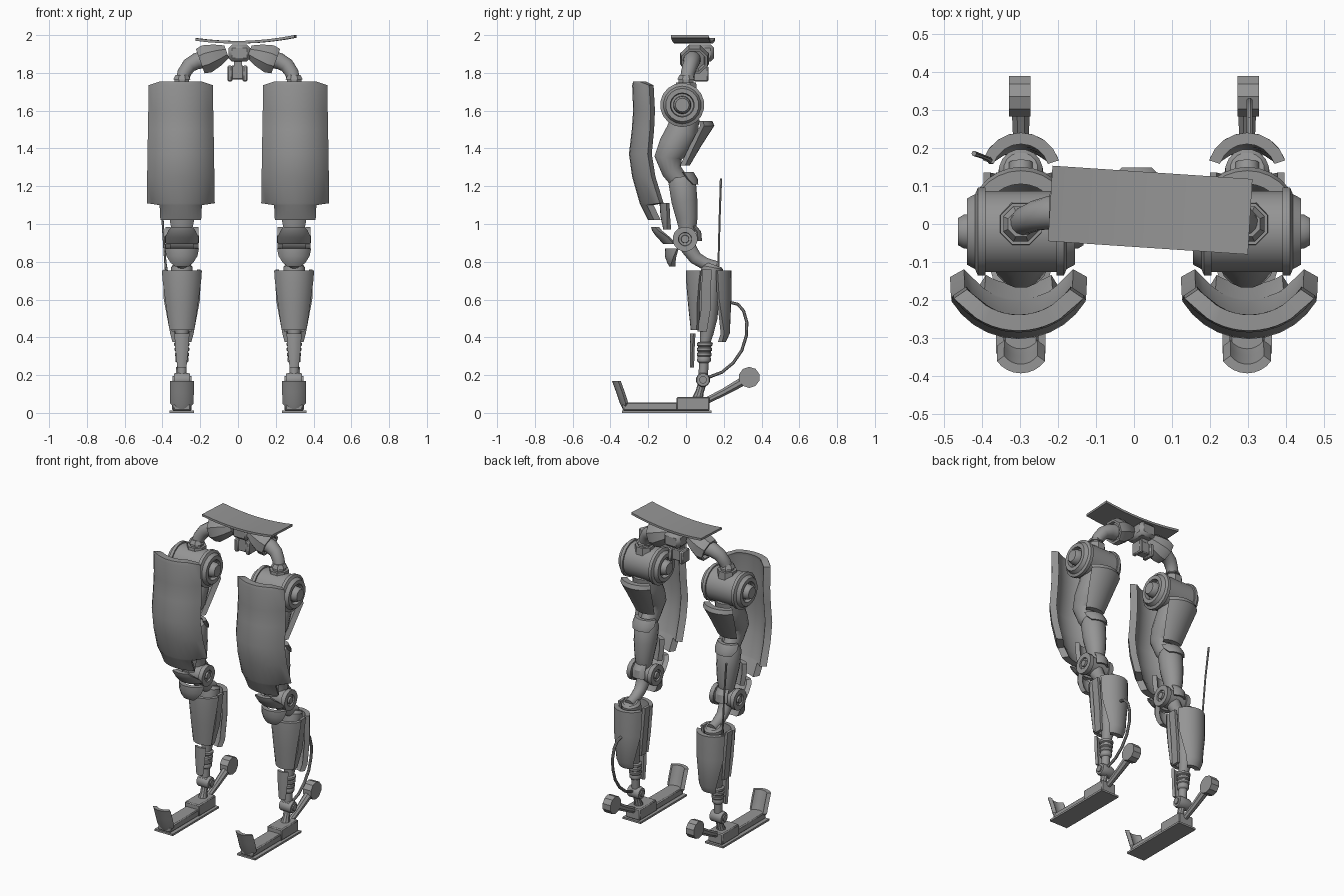
import bpy, bmesh, math
from mathutils import Vector

V = Vector
CX = 0.297
METAL = bpy.data.materials.new("dark_grey_metal")
METAL.diffuse_color = (.3, .3, .3, 1)


def finish(name, bm):
    bmesh.ops.recalc_face_normals(bm, faces=bm.faces)
    me = bpy.data.meshes.new(name)
    bm.to_mesh(me)
    bm.free()
    me.materials.append(METAL)
    ob = bpy.data.objects.new(name, me)
    bpy.context.collection.objects.link(ob)
    return ob


def skin(name, rings):
    # closed rings joined in sequence, capped at both ends
    bm = bmesh.new()
    vs = [[bm.verts.new(p) for p in r] for r in rings]
    n = len(vs[0])
    for a, b in zip(vs, vs[1:]):
        for i in range(n):
            j = (i + 1) % n
            bm.faces.new((a[i], a[j], b[j], b[i]))
    bm.faces.new(vs[0])
    bm.faces.new(vs[-1])
    return finish(name, bm)


def loft(name, pts, radii, n=16, axis=None):
    # round section swept along a path, radius given per point
    pts = [V(p) for p in pts]
    d = pts[-1] - pts[0]
    k = min(range(3), key=lambda i: abs(d[i]))
    ref = V([1.0 if i == k else 0.0 for i in range(3)])
    rings = []
    for i, p in enumerate(pts):
        t = V(axis) if axis else pts[min(i + 1, len(pts) - 1)] - pts[max(i - 1, 0)]
        t.normalize()
        u = (ref - t * ref.dot(t)).normalized()
        w = t.cross(u)
        rings.append([p + radii[i] * (u * math.cos(a) + w * math.sin(a))
                      for a in [math.tau * (j + 0.5) / n for j in range(n)]])
    return skin(name, rings)


def drum(name, c, prof, n=16):
    # turned part on the x axis: profile of (offset, radius)
    return loft(name, [(c[0] + o, c[1], c[2]) for o, r in prof],
                [r for o, r in prof], n, (1, 0, 0))


def leg_path(name, x, rows, n=16):
    return loft(name, [(x, y, z) for y, z, r in rows], [r for y, z, r in rows], n)


def shell(name, cx, f, secs, t, n=8):
    # curved armour plate: rows of (z, apex y, half width, arc radius); f = facing
    rings = []
    for z, y0, w, R in secs:
        h = math.asin(min(w / R, 1))
        arc = [h * (2 * i / n - 1) for i in range(n + 1)]
        ring = [(cx + R * math.sin(a), y0 - f * R * (1 - math.cos(a)), z) for a in arc]
        q = R - t
        ring += [(cx + q * math.sin(a), y0 - f * (R - q * math.cos(a)), z) for a in reversed(arc)]
        rings.append(ring)
    return skin(name, rings)


def box(name, x0, x1, y0, y1, z0, z1, bevel=0):
    ob = skin(name, [[(x0, y0, z), (x1, y0, z), (x1, y1, z), (x0, y1, z)] for z in (z0, z1)])
    if bevel:
        m = ob.modifiers.new("bevel", 'BEVEL')
        m.width, m.segments = bevel, 1
    return ob


def leg(s):
    side = "right_" if s > 0 else "left_"
    x = s * CX
    N = lambda n: side + n
    # hip drum with recessed caps, neck and bent hip tube
    half = [(.093, .108), (.093, .117), (.113, .117), (.12, .1), (.142, .088),
            (.142, .064), (.115, .06), (.115, .048), (.15, .045), (.165, .036)]
    drum(N("hip_drum"), (x, -.02, 1.63), [(-o, r) for o, r in reversed(half)] + half, 18)
    loft(N("hip_neck"), [(x, 0, z) for z in (1.70, 1.75, 1.75, 1.765, 1.765, 1.79)],
         [.062, .058, .042, .042, .05, .036], 8, (0, 0, 1))
    loft(N("hip_tube"), [(s * .18, .03, 1.87), (s * .22, .03, 1.862), (s * .258, .022, 1.84),
                         (s * .285, .01, 1.80), (x, 0, 1.75)], [.048, .044, .04, .037, .035])
    # octagonal pelvis socket
    a, b = V((s * .06, .045, 1.912)), V((s * .2, .045, 1.862))
    ts = (0, .35, .75, 1, 1, .85)
    loft(N("pelvis_socket"), [a.lerp(b, t) for t in ts], [.038, .064, .082, .074, .06, .055], 8, b - a)
    # thigh core and plates
    leg_path(N("thigh_upper"), x, [(0, 1.57, .075), (-.02, 1.49, .086), (-.06, 1.41, .088),
                                   (-.095, 1.35, .074), (-.075, 1.28, .055), (-.03, 1.22, .05)])
    leg_path(N("thigh_lower"), x, [(-.025, 1.25, .062), (-.02, 1.22, .074), (-.008, 1.12, .07),
                                   (.005, 1.03, .058), (.008, .97, .046), (0, .92, .04)])
    shell(N("thigh_front_armour"), s * .303, -1,
          [(1.755, -.28, .11, .206), (1.735, -.285, .17, .206), (1.6, -.28, .172, .206),
           (1.5, -.287, .174, .206), (1.37, -.302, .176, .206), (1.25, -.285, .178, .206),
           (1.11, -.245, .18, .206), (1.10, -.24, .112, .206), (1.02, -.2, .108, .206)], .042, 10)
    shell(N("thigh_back_plate"), x, 1,
          [(1.545, .14, .105, .135), (1.52, .15, .108, .135), (1.42, .085, .09, .125),
           (1.31, .02, .068, .11)], .035)
    shell(N("thigh_collar"), x, 1, [(1.275, .04, .075, .08), (1.24, .062, .078, .085),
                                    (1.21, .065, .06, .085)], .022)
    shell(N("thigh_knee_guard"), x, -1, [(1.11, -.14, .07, .085), (1.04, -.135, .068, .085),
                                         (.97, -.12, .055, .085)], .028)
    # knee drum, caps and rear hook
    kh = [(.06, .058), (.06, .066), (.088, .066), (.088, .036), (.078, .034), (.078, .022), (.09, .02)]
    drum(N("knee_drum"), (x, -.005, .92), [(-o, r) for o, r in reversed(kh)] + kh)
    shell(N("knee_cap_upper"), x, -1, [(.985, -.185, .055, .095), (.965, -.18, .072, .095),
                                       (.93, -.155, .088, .095), (.895, -.12, .086, .095)], .03)
    shell(N("knee_cap_lower"), x, -1, [(.87, -.112, .09, .095), (.83, -.112, .082, .095),
                                       (.795, -.1, .06, .09), (.775, -.088, .035, .09)], .028)
    shell(N("knee_hook"), x, 1, [(.99, .055, .04, .06), (.96, .08, .045, .06),
                                 (.91, .085, .045, .06)], .012)
    leg_path(N("knee_link"), x, [(0, .92, .045), (.015, .87, .042), (.05, .82, .036),
                                 (.1, .79, .033), (.16, .772, .032)])
    # shin core, shells, side rails
    leg_path(N("shin_core"), x, [(.145, .785, .045), (.14, .77, .058), (.125, .68, .06),
                                 (.115, .5, .052), (.11, .42, .036), (.1, .37, .028)])
    shell(N("shin_front_shell"), x, -1, [(.755, 0, .106, .112), (.7, 0, .102, .11),
                                         (.58, .01, .086, .1), (.44, .025, .066, .085)], .025)
    shell(N("calf_shell"), x, 1, [(.755, .24, .1, .105), (.6, .24, .096, .104),
                                  (.42, .232, .062, .08), (.375, .21, .05, .075)], .03)
    for k in (-1, 1):
        skin(N("shin_rail"), [[(x + k * w, y + a, z) for w, a in
                               ((o, -.025), (o + .018, -.025), (o + .018, .025), (o, .025))]
                              for y, z, o in ((.11, .76, .08), (.105, .55, .058), (.085, .43, .035))])
    shell(N("shin_strip"), x, -1, [(.42, .022, .04, .055), (.33, .02, .034, .05),
                                   (.24, .022, .024, .04)], .016, 4)
    # ribbed lower shin
    rib = []
    for i in range(4):
        z = .375 - i * .027
        rib += [(z, .034), (z - .005, .042 - .002 * i), (z - .018, .042 - .002 * i), (z - .023, .034)]
    rib += [(.265, .026), (.17, .024)]
    loft(N("shin_ribs"), [(x, .1 - (.375 - z) * .05, z) for z, r in rib], [r for z, r in rib], 14, (0, 0, 1))
    # ankle
    ah = [(.03, .038), (.042, .034), (.042, .02), (.05, .02)]
    drum(N("ankle_drum"), (x, .09, .175), [(-o, r) for o, r in reversed(ah)] + ah, 12)
    box(N("ankle_clevis"), x - .034, x + .034, .065, .11, .185, .21, .006)
    leg_path(N("ankle_strut"), x, [(.09, .17, .022), (.072, .11, .022), (.06, .07, .03)], 10)
    # foot
    box(N("sole_plate"), x - .065, x + .065, -.34, .135, 0, .012)
    box(N("sole_bar"), x - .046, x + .046, -.335, -.04, .012, .055, .006)
    box(N("foot_block"), x - .052, x + .052, -.05, .125, .012, .085, .006)
    shell(N("toe_guard"), x, -1, [(.02, -.335, .035, .078), (.05, -.35, .062, .078), (.11, -.37, .063, .078),
                                  (.17, -.392, .063, .078)], .024)
    leg_path(N("heel_arm"), x, [(.09, .055, .018), (.2, .11, .021), (.31, .172, .026)], 8)
    drum(N("heel_wheel"), (s * .3, .335, .188), [(-.028, .056), (.028, .056)], 10)


for s in (-1, 1):
    leg(s)

# pelvis top plate, skewed and sagging
A, B, W = V((-.22, .054, 0)), V((.305, .019, 0)), V((.006, .099, 0))
rows = []
for i in range(9):
    u = i / 4 - 1
    c = A.lerp(B, i / 8)
    z = 1.992 - .022 * (1 - u * u) + .008 * u
    rows.append([(c + W * k + V((0, 0, z - h)))
                 for k, h in ((-1, 0), (1, 0), (1, .014), (-1, .014))])
skin("pelvis_plate", rows)
# pelvis centre blocks
box("pelvis_block", -.05, .065, 0, .148, 1.86, 1.95, .018)
box("pelvis_pin", -.022, .022, .045, .1, 1.83, 1.87)
box("pelvis_lower_core", -.035, .03, .045, .105, 1.765, 1.84, .006)
for k in (-.043, .038):
    box("pelvis_lower_cheek", k - .013, k + .013, .04, .118, 1.755, 1.838, .006)

# antenna on the left leg
loft("antenna", [(-.375, .165, .72), (-.385, .172, .8), (-.4, .178, 1.03), (-.42, .185, 1.24)],
     [.009, .006, .006, .007], 6)
# cable on the right leg
cab = [(.235, .585), (.275, .575), (.305, .54), (.322, .48), (.32, .41), (.295, .33),
       (.25, .265), (.19, .215), (.11, .185)]
leg_path("calf_cable", .303, [(y, z, .009) for y, z in cab], 8)

# smooth shading with sharp edges kept
bpy.ops.object.select_all(action='SELECT')
bpy.context.view_layer.objects.active = bpy.context.selected_objects[0]
bpy.ops.object.shade_smooth_by_angle(angle=math.radians(32))
